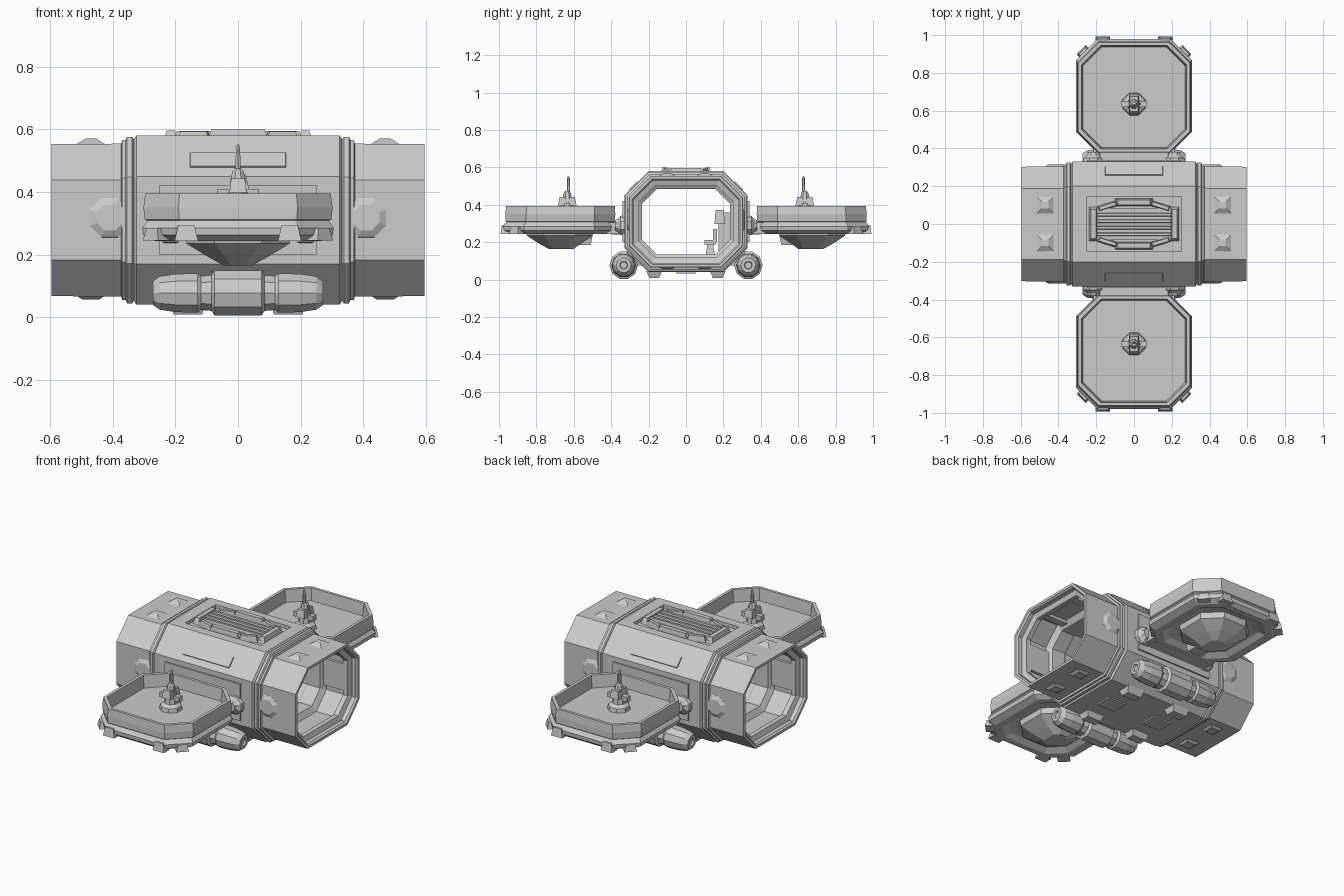
import bpy, bmesh, math
from mathutils import Matrix, Vector

if "Cube" in bpy.data.objects:
    bpy.data.objects.remove(bpy.data.objects["Cube"])


def finish(name, bm):
    bmesh.ops.recalc_face_normals(bm, faces=bm.faces)
    me = bpy.data.meshes.new(name)
    bm.to_mesh(me)
    bm.free()
    ob = bpy.data.objects.new(name, me)
    bpy.context.collection.objects.link(ob)
    return ob


def loft(name, rings, closed=False):
    """Skin a list of point rings, capped or joined end to end."""
    bm = bmesh.new()
    vs = [[bm.verts.new(p) for p in r] for r in rings]
    n = len(vs[0])
    for i in range(len(vs) if closed else len(vs) - 1):
        a, b = vs[i], vs[(i + 1) % len(vs)]
        for j in range(n):
            bm.faces.new((a[j], a[(j + 1) % n], b[(j + 1) % n], b[j]))
    if not closed:
        bm.faces.new(vs[0])
        bm.faces.new(vs[-1])
    return finish(name, bm)


def octa(h, v0, v1, c):
    return [(h, v0 + c), (h, v1 - c), (h - c, v1), (c - h, v1),
            (-h, v1 - c), (-h, v0 + c), (c - h, v0), (h - c, v0)]


def box(name, loc, size, top=(1, 1), rot=(0, 0, 0)):
    """Box whose upper face may be scaled for a taper."""
    bm = bmesh.new()
    bmesh.ops.create_cube(bm, size=1)
    for v in bm.verts:
        if v.co.z > 0:
            v.co.x *= top[0]
            v.co.y *= top[1]
        v.co = Vector(v.co[i] * size[i] for i in range(3))
    ob = finish(name, bm)
    ob.location, ob.rotation_euler = loc, rot
    return ob


def turned(name, profile, origin, axis, sides=8):
    """Rings of (distance along axis, radius) around an axis."""
    q = Vector((0, 0, 1)).rotation_difference(Vector(axis)).to_matrix()
    rings = []
    for d, r in profile:
        ring = []
        for k in range(sides):
            a = math.tau * (k + 0.5) / sides
            ring.append(Vector(origin) + q @ Vector((r * math.cos(a), r * math.sin(a), d)))
        rings.append(ring)
    return loft(name, rings)


# Hollow octagonal hull: (x, inset) profile, outside then inside
half = [(.325, 0), (.333, .012), (.338, .004), (.354, .004), (.359, .014), (.37, .014),
        (.373, .026), (.595, .027), (.595, .042), (.585, .05), (.56, .05), (.55, .078),
        (.52, .078), (.51, .062), (.40, .062), (.38, .095), (.30, .095), (.28, .085)]
profile = half + [(-x, d) for x, d in reversed(half)]
hull = loft("hull", [[(x, y, z) for y, z in octa(.33 - d, .04 + d, .58 - d, .13 - .55 * d)]
                     for x, d in profile], closed=True)

# Roof hatch recess
cutter = box("hatch_cutter", (0, 0, .585), (.50, .29, .05))
cutter.hide_render = True
cutter.hide_viewport = True
cut = hull.modifiers.new("hatch", 'BOOLEAN')
cut.object, cut.operation, cut.solver = cutter, 'DIFFERENCE', 'EXACT'

# Roof vent inside the recess
box("vent_bed", (0, 0, .567), (.42, .17, .02))
for y in (-.055, -.02, .015, .05):
    box("vent_slat", (0, y, .58), (.40, .022, .03), (.98, .6))
for s in (-1, 1):
    box("vent_clamp", (s * .215, 0, .578), (.045, .18, .036), (.6, .85))
    box("vent_cover", (0, s * .115, .579), (.20, .038, .042), (.85, .7))
    for t in (-1, 1):
        box("vent_hinge", (t * .14, s * .095, .575), (.11, .03, .036), (.8, .6), (0, 0, -s * t * .3))

# Hull blisters, interior ribs and underside pads
for sx in (-1, 1):
    for sy in (-1, 1):
        turned("side_blister", [(0, .07), (.006, .068), (.018, .045)], (sx * .41, sy * .298, .318), (0, sy, 0))
        box("roof_stud", (sx * .47, sy * .1, .560), (.10, .10, .02), (.35, .35))
        box("belly_stud", (sx * .47, sy * .1, .064), (.10, .10, .016), (1.8, 1.8)).scale = (.55, .55, 1)
        box("landing_pad", (sx * .16, sy * .17, .027), (.09, .05, .038), (1.3, 1.7))
        box("wall_rib", (sx * .45, sy * .262, .31), (.14, .02, .16))
        box("inner_rail", (sx * .45, sy * .12, .51), (.16, .04, .02))
    box("belly_hatch", (sx * .16, 0, .038), (.12, .10, .012))

# Interior wall console and seat
box("console_body", (.2, .205, .25), (.10, .06, .22))
box("console_screen", (.2, .18, .335), (.13, .055, .075), (.9, .8))
box("seat_base", (.2, .13, .16), (.06, .05, .07), (.6, .6))
box("seat_cushion", (.2, .13, .20), (.08, .06, .025))
box("seat_back", (.2, .155, .235), (.07, .02, .07))

for s in (-1, 1):
    # Chamfer and side panels of the hull
    box("shoulder_panel", (0, s * .281, .501), (.31, .065, .008), (.98, .95), (-s * math.pi / 4, 0, 0))
    box("side_door", (0, s * .331, .31), (.50, .016, .22))

    # Octagonal side platform, from underside up to rim then down to the floor
    tray = [(.268, .17, .49, .86), (.262, .20, .46, .89), (.243, .23, .43, .92),
            (.243, .265, .395, .955), (.262, .302, .378, .978), (.285, .306, .375, .98),
            (.308, .29, .385, .962), (.312, .298, .38, .966), (.35, .302, .378, .966),
            (.395, .296, .38, .962), (.395, .278, .398, .945), (.322, .270, .405, .938)]
    loft("side_platform", [[(x, s * y, z) for x, y in octa(hx, y0, y1, hx * .37)]
                           for z, hx, y0, y1 in tray])

    # Bulb under the platform
    bulb = [(.275, .17, .49, .86), (.235, .165, .50, .85), (.195, .10, .56, .79), (.165, .045, .60, .735)]
    loft("platform_bulb", [[(x, s * y, z) for x, y in octa(hx, y0, y1, hx * .55)]
                           for z, hx, y0, y1 in bulb])
    box("bulb_lens", (0, s * .56, .21), (.09, .10, .05), (1.2, 1.2))

    # Bumpers round the platform edge
    for t in (-1, 1):
        box("outer_bumper", (t * .165, s * .967, .268), (.075, .05, .05), (.7, .7))
        box("corner_bumper", (t * .262, s * .905, .265), (.07, .05, .04), (.7, .7), (0, 0, -s * t * .8))
        # Hinge lugs to the hull
        turned("hinge_lug", [(0, .06), (.025, .055), (.04, .036), (.055, .03)],
               (t * .215, s * .325, .29), (0, s, 0))
        box("hinge_arm", (t * .17, s * .375, .275), (.09, .10, .06))
    box("hinge_bar", (0, s * .362, .28), (.38, .075, .075), (.95, .7))

    # Mast on the platform floor
    turned("mast_base", [(.315, .066), (.345, .06), (.36, .038), (.40, .034)], (0, s * .635, 0), (0, 0, 1))
    box("mast_head", (0, s * .635, .42), (.055, .10, .045), (.8, .8))
    box("mast_cross", (0, s * .635, .395), (.13, .03, .03))
    turned("mast_collar", [(.43, .028), (.465, .02), (.475, .012)], (0, s * .635, 0), (0, 0, 1))
    turned("antenna", [(.46, .009), (.54, .008), (.552, .004)], (0, s * .628, 0), (0, 0, 1), 6)
    box("mast_fin", (.018, s * .635, .42), (.045, .012, .07), (.3, 1))

    # Thruster pod along the lower edge
    side = [(.262, .018), (.272, .022), (.272, .04), (.25, .056), (.20, .064), (.13, .066),
            (.118, .057), (.085, .06), (.075, .076)]
    pod = side + [(-x, r) for x, r in reversed(side)]
    turned("thruster_pod", pod, (0, s * .333, .077), (1, 0, 0), 10)
    box("pod_mount", (0, s * .275, .11), (.15, .08, .07), (1.1, 1))
